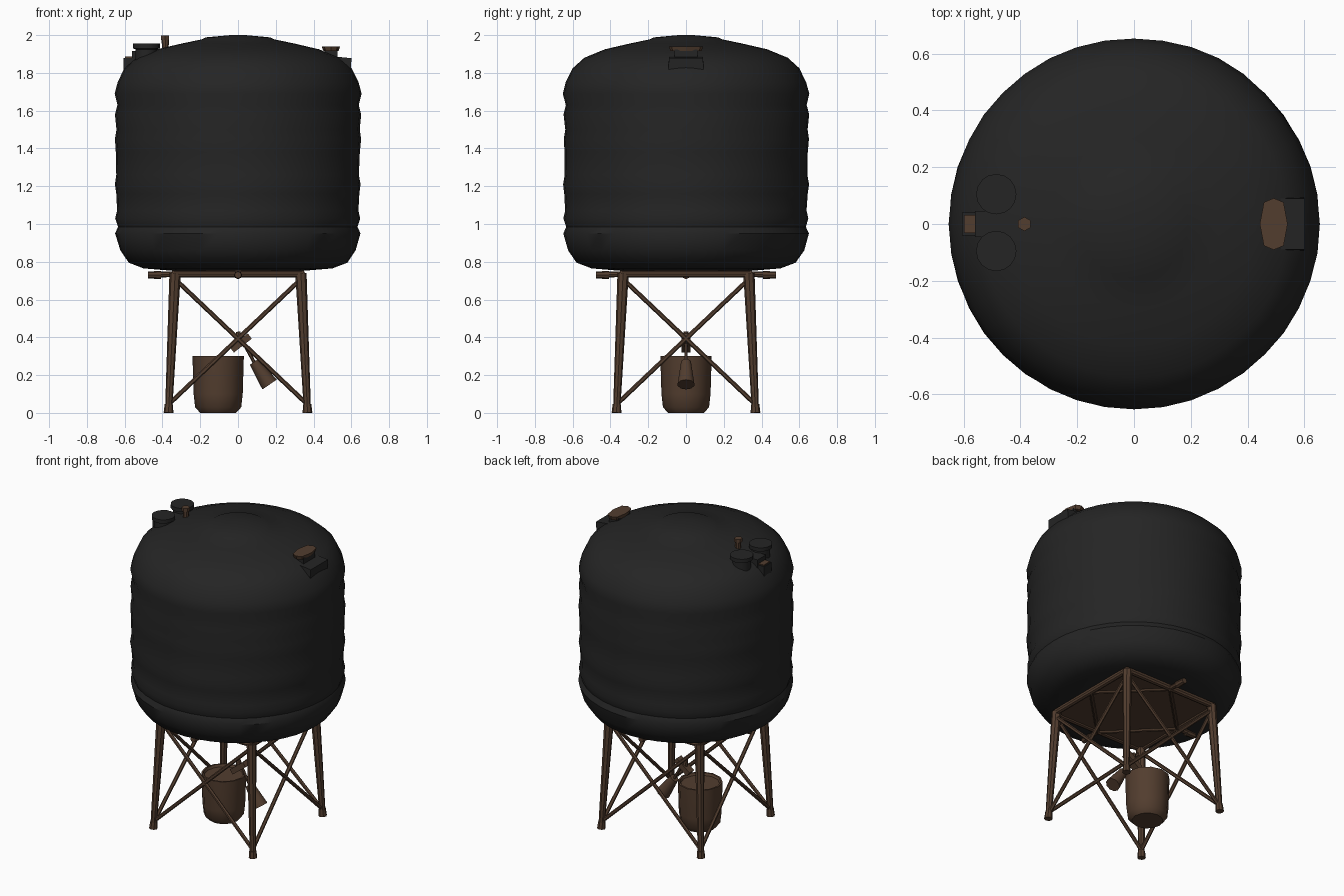
import bpy, bmesh, math
from mathutils import Vector, noise

cube = bpy.data.objects.get("Cube")
if cube:
    bpy.data.objects.remove(cube, do_unlink=True)


def material(name, rgb):
    m = bpy.data.materials.new(name)
    m.use_nodes = True
    m.diffuse_color = (*rgb, 1)
    m.node_tree.nodes["Principled BSDF"].inputs["Base Color"].default_value = (*rgb, 1)
    return m


BLACK = material("charcoal black", (0.018, 0.018, 0.018))
BROWN = material("rust brown", (0.085, 0.047, 0.028))


def finish(name, bm, mat, smooth=40):
    bmesh.ops.recalc_face_normals(bm, faces=bm.faces)
    me = bpy.data.meshes.new(name)
    bm.to_mesh(me)
    bm.free()
    me.materials.append(mat)
    ob = bpy.data.objects.new(name, me)
    bpy.context.collection.objects.link(ob)
    if smooth:
        bpy.ops.object.select_all(action="DESELECT")
        ob.select_set(True)
        bpy.context.view_layer.objects.active = ob
        bpy.ops.object.shade_smooth_by_angle(angle=math.radians(smooth))
    return ob


def lathe(name, profile, sides, mat, centre=(0, 0), lump=0):
    """Revolve (radius, z) pairs about a vertical axis and cap both ends."""
    bm = bmesh.new()
    rings = []
    for r, z in profile:
        ring = []
        for i in range(sides):
            a = math.tau * i / sides
            p = Vector((r * math.cos(a), r * math.sin(a), z))
            n = noise.noise(p * 4) * lump
            p.x *= 1 + n
            p.y *= 1 + n
            ring.append(bm.verts.new(p + Vector((*centre, 0))))
        rings.append(ring)
    for lo, hi in zip(rings, rings[1:]):
        for i in range(sides):
            j = (i + 1) % sides
            bm.faces.new((lo[i], lo[j], hi[j], hi[i]))
    bm.faces.new(rings[0])
    bm.faces.new(rings[-1])
    return finish(name, bm, mat)


def rod(name, a, b, r1, r2, mat=BROWN, sides=8):
    """Tapered rod between two points."""
    a, b = Vector(a), Vector(b)
    d = b - a
    bm = bmesh.new()
    bmesh.ops.create_cone(bm, cap_ends=True, segments=sides, radius1=r1, radius2=r2, depth=d.length)
    bmesh.ops.transform(bm, matrix=d.to_track_quat("Z", "Y").to_matrix().to_4x4(), verts=bm.verts)
    bmesh.ops.translate(bm, vec=(a + b) / 2, verts=bm.verts)
    return finish(name, bm, mat)


def box(name, centre, size, mat, tilt=0, taper=1):
    """Box tilted about y, with its top scaled by taper."""
    bm = bmesh.new()
    bmesh.ops.create_cube(bm, size=1)
    for v in bm.verts:
        s = taper if v.co.z > 0 else 1
        v.co = Vector((v.co.x * size[0] * s, v.co.y * size[1] * s, v.co.z * size[2]))
        x, z = v.co.x, v.co.z
        v.co.x = x * math.cos(tilt) + z * math.sin(tilt) + centre[0]
        v.co.z = z * math.cos(tilt) - x * math.sin(tilt) + centre[2]
        v.co.y += centre[1]
    return finish(name, bm, mat, 0)


# Tank with ribbed wall and domed roof
lathe("tank", [
    (0.38, 0.755), (0.5, 0.765), (0.58, 0.795), (0.625, 0.86), (0.65, 0.95),
    (0.634, 0.985), (0.648, 1.03), (0.638, 1.07), (0.643, 1.16), (0.65, 1.21),
    (0.642, 1.26), (0.645, 1.38), (0.65, 1.45), (0.642, 1.5), (0.65, 1.58),
    (0.637, 1.63), (0.652, 1.69), (0.636, 1.75), (0.6, 1.825), (0.54, 1.88),
    (0.43, 1.925), (0.3, 1.955), (0.19, 1.978), (0.17, 1.988), (0.04, 2.0),
], 40, BLACK, lump=0.008)

# Platform under the tank
box("platform", (0, 0, 0.743), (0.7, 0.7, 0.024), BROWN)
mids = [(0.34, 0), (0, 0.34), (-0.34, 0), (0, -0.34)]
for i in range(4):
    p, q = mids[i], mids[(i + 1) % 4]
    rod("platform_brace", (*p, 0.73), (*q, 0.73), 0.012, 0.012)
for i, (x, y) in enumerate(mids):
    if x <= 0:
        k = 1.36
        rod("beam_end", (x, y, 0.735), (x * k, y * k, 0.73), 0.014, 0.018)
        rod("beam_cap", (x * 1.2, y * 1.2, 0.73), (x * 1.4, y * 1.4, 0.73), 0.022, 0.018)

# Legs, feet, edge beams and crossed braces, one set per side
corners = [(1, 1), (-1, 1), (-1, -1), (1, -1)]
for i, (sx, sy) in enumerate(corners):
    tx, ty = corners[(i + 1) % 4]
    rod("leg", (sx * 0.367, sy * 0.367, 0.02), (sx * 0.333, sy * 0.333, 0.74), 0.019, 0.03)
    rod("foot", (sx * 0.368, sy * 0.368, 0), (sx * 0.366, sy * 0.366, 0.045), 0.026, 0.022)
    rod("edge_beam", (sx * 0.34, sy * 0.34, 0.735), (tx * 0.34, ty * 0.34, 0.735), 0.017, 0.017)
    rod("cross_brace", (sx * 0.362, sy * 0.362, 0.05), (tx * 0.335, ty * 0.335, 0.71), 0.012, 0.012, sides=6)
    rod("cross_brace", (tx * 0.362, ty * 0.362, 0.05), (sx * 0.335, sy * 0.335, 0.71), 0.012, 0.012, sides=6)

# Barrel standing between the legs
lathe("barrel", [
    (0.095, 0), (0.122, 0.03), (0.13, 0.1), (0.136, 0.3), (0.125, 0.3), (0.118, 0.285),
], 12, BROWN, centre=(-0.105, 0))

# Valve and hanging spout
box("valve", (0.015, 0, 0.37), (0.12, 0.05, 0.035), BROWN, tilt=-0.66)
rod("valve_stem", (0.01, 0, 0.37), (0, 0, 0.43), 0.02, 0.012)
rod("spout_pipe", (0.03, 0, 0.37), (0.09, 0, 0.26), 0.009, 0.009, sides=6)
rod("spout", (0.085, 0, 0.27), (0.167, 0, 0.15), 0.027, 0.046, sides=10)

# Roof vents
for y in (0.105, -0.095):
    lathe("vent", [(0.058, 1.84), (0.058, 1.925), (0.071, 1.93), (0.071, 1.955)], 16, BLACK, centre=(-0.485, y))
box("vent_block", (-0.49, 0, 1.86), (0.14, 0.09, 0.11), BLACK)
box("outer_vent_base", (-0.57, 0, 1.825), (0.07, 0.08, 0.11), BLACK)
box("outer_vent_cap", (-0.573, 0, 1.882), (0.05, 0.065, 0.009), BROWN)
rod("inner_vent_pipe", (-0.385, 0, 1.91), (-0.385, 0, 1.99), 0.017, 0.02)
rod("inner_vent_cap", (-0.386, 0, 1.975), (-0.386, 0, 1.998), 0.025, 0.025, sides=6)

# Roof hatch with its lid
box("hatch_base", (0.525, 0, 1.835), (0.15, 0.19, 0.1), BLACK, tilt=0.1, taper=0.95)
box("hatch_neck", (0.492, 0, 1.9), (0.07, 0.12, 0.05), BLACK)
bm = bmesh.new()
bmesh.ops.create_cone(bm, cap_ends=True, segments=8, radius1=0.04, radius2=0.049, depth=0.025)
for v in bm.verts:
    v.co.y += math.copysign(0.042, v.co.y) if abs(v.co.y) > 0.005 else 0
    v.co += Vector((0.492, 0, 1.928))
finish("hatch_lid", bm, BROWN, 0)
